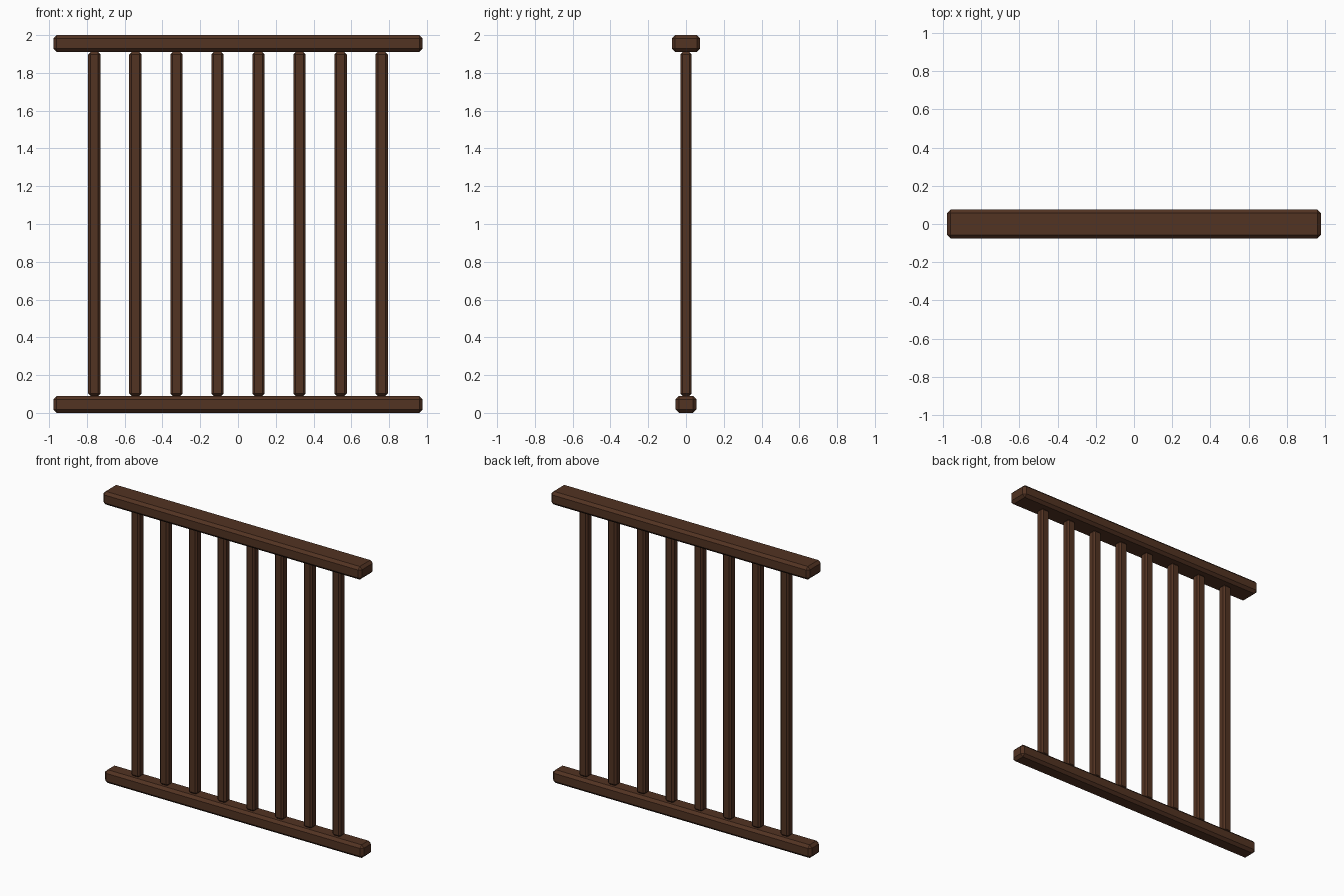
import bpy
import bmesh

cube = bpy.data.objects.get("Cube")
if cube:
    bpy.data.objects.remove(cube, do_unlink=True)

# Dark brown wood
wood = bpy.data.materials.new("dark_brown_wood")
wood.use_nodes = True
colour = (0.085, 0.033, 0.016, 1)
wood.diffuse_color = colour
wood.node_tree.nodes["Principled BSDF"].inputs["Base Color"].default_value = colour


def beam(name, size, centre, chamfer):
    """A box with every edge chamfered flat."""
    bm = bmesh.new()
    bmesh.ops.create_cube(bm, size=1)
    bmesh.ops.scale(bm, vec=size, verts=bm.verts)
    bmesh.ops.bevel(bm, geom=bm.edges[:], offset=chamfer, segments=1,
                    profile=0.5, affect='EDGES')
    mesh = bpy.data.meshes.new(name)
    bm.to_mesh(mesh)
    bm.free()
    mesh.materials.append(wood)
    obj = bpy.data.objects.new(name, mesh)
    obj.location = centre
    bpy.context.collection.objects.link(obj)
    return obj


RAIL_LENGTH = 1.956
RAIL_HEIGHT = 0.09

# Handrail and the narrower bottom rail
beam("top_rail", (RAIL_LENGTH, 0.15, RAIL_HEIGHT), (0, 0, 2 - RAIL_HEIGHT / 2), 0.018)
beam("bottom_rail", (RAIL_LENGTH, 0.11, RAIL_HEIGHT), (0, 0, RAIL_HEIGHT / 2), 0.018)

# Evenly spaced balusters between the rails
COUNT = 8
SPACING = 0.2173
for i in range(COUNT):
    x = (i - (COUNT - 1) / 2) * SPACING
    beam(f"baluster_{i + 1}", (0.065, 0.06, 2 - 2 * RAIL_HEIGHT), (x, 0, 1), 0.012)
